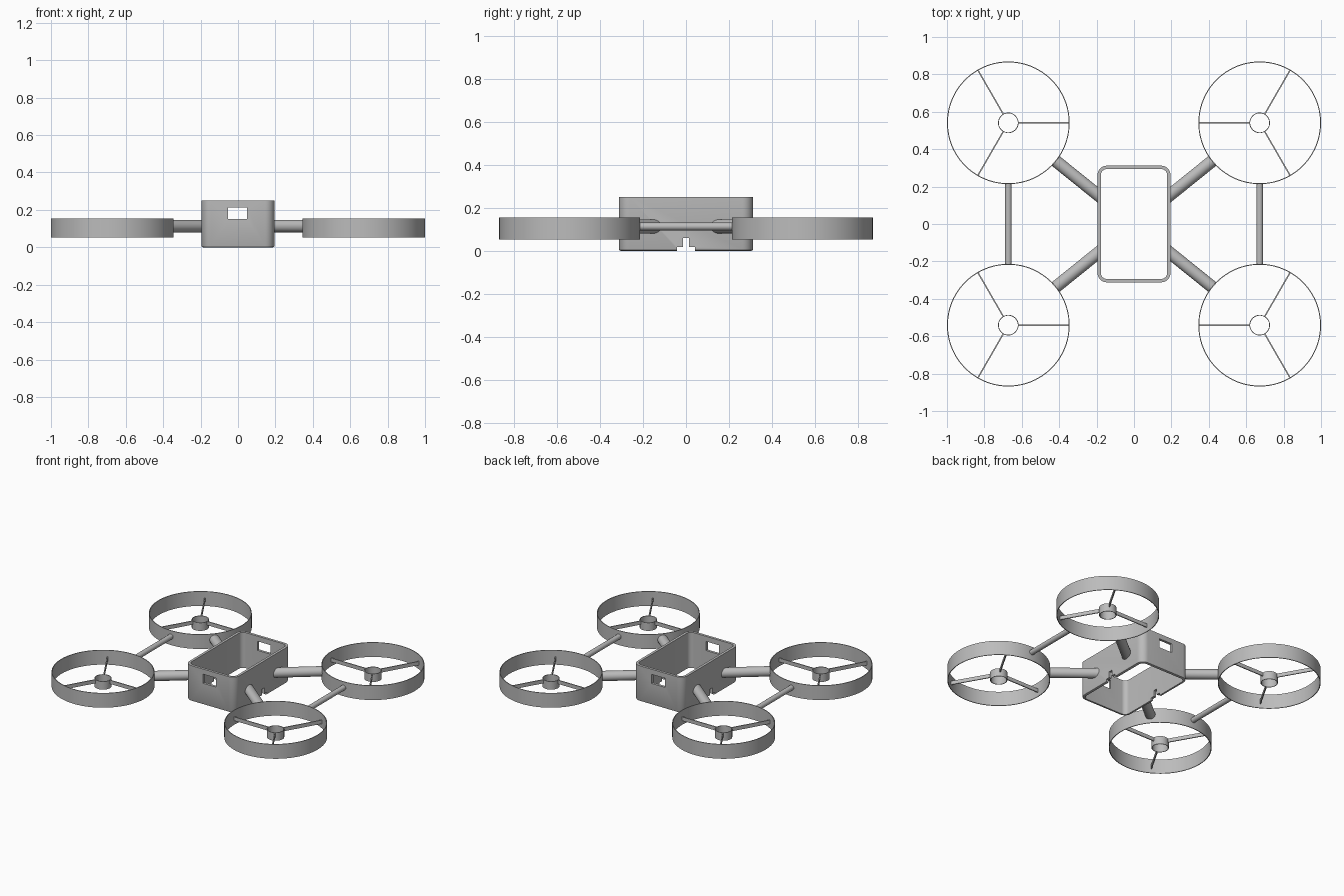
import bpy
import bmesh
from math import cos, sin, pi, atan2, radians, hypot
from mathutils import Vector, Matrix

cube = bpy.data.objects.get("Cube")
if cube:
    bpy.data.objects.remove(cube)

grey = bpy.data.materials.new("matte_grey")
grey.use_nodes = True
COLOUR = (0.5, 0.5, 0.5, 1)
grey.diffuse_color = COLOUR
grey.node_tree.nodes["Principled BSDF"].inputs["Base Color"].default_value = COLOUR

# Main dimensions
RING_X, RING_Y, RING_R = 0.672, 0.541, 0.328
RING_LOW, RING_HIGH, RING_WALL = 0.053, 0.155, 0.005
HUB_R, HUB_HIGH = 0.055, 0.11
BODY_X, BODY_Y, BODY_H, BODY_WALL, CORNER = 0.195, 0.312, 0.25, 0.018, 0.05
TUBE_Z = 0.113


def finish(name, bm):
    bmesh.ops.recalc_face_normals(bm, faces=bm.faces)
    mesh = bpy.data.meshes.new(name)
    bm.to_mesh(mesh)
    bm.free()
    mesh.materials.append(grey)
    obj = bpy.data.objects.new(name, mesh)
    bpy.context.collection.objects.link(obj)
    return obj


def smooth(obj):
    bpy.ops.object.select_all(action='DESELECT')
    obj.select_set(True)
    bpy.context.view_layer.objects.active = obj
    bpy.ops.object.shade_smooth_by_angle(angle=radians(35))


def loft(name, loops, hollow):
    """Skin a row of outlines; a hollow skin wraps round to the first outline."""
    bm = bmesh.new()
    rows = [[bm.verts.new(p) for p in loop] for loop in loops]
    pairs = list(zip(rows, rows[1:]))
    if hollow:
        pairs.append((rows[-1], rows[0]))
    else:
        bm.faces.new(rows[0])
        bm.faces.new(rows[-1])
    n = len(rows[0])
    for a, b in pairs:
        for i in range(n):
            j = (i + 1) % n
            bm.faces.new((a[i], a[j], b[j], b[i]))
    return finish(name, bm)


def circle(x, y, z, r, n=96):
    return [(x + r * cos(2 * pi * i / n), y + r * sin(2 * pi * i / n), z) for i in range(n)]


def ring(name, x, y, low, high, r, wall, n):
    steps = [(r, low), (r, high), (r - wall, high), (r - wall, low)]
    smooth(loft(name, [circle(x, y, z, radius, n) for radius, z in steps], True))


def rounded_rect(inset, z, n=8):
    r = CORNER - inset
    points = []
    for k, (sx, sy) in enumerate(((1, 1), (-1, 1), (-1, -1), (1, -1))):
        for i in range(n + 1):
            a = (k + i / n) * pi / 2
            points.append((sx * (BODY_X - CORNER) + r * cos(a),
                           sy * (BODY_Y - CORNER) + r * sin(a), z))
    return points


def box(name, centre, size, angle=0):
    bm = bmesh.new()
    bmesh.ops.create_cube(bm, size=1, matrix=Matrix.Translation(centre)
                          @ Matrix.Rotation(angle, 4, 'Z') @ Matrix.Diagonal((*size, 1)))
    return finish(name, bm)


# Open body shell with a softened lower edge
profile = [(0.008, 0), (0.0025, 0.0025), (0, 0.008), (0, BODY_H),
           (BODY_WALL, BODY_H), (BODY_WALL, 0)]
body = loft("body_shell", [rounded_rect(i, z) for i, z in profile], True)

# Windows in the end walls and stepped notches in the side walls
cutters = [box("window_cutter", (-0.002, 0, 0.182), (0.102, 1, 0.064)),
           box("notch_cutter", (0, 0, 0.01), (1, 0.028, 0.1)),
           box("notch_base_cutter", (0, 0, -0.01), (1, 0.084, 0.056))]
bpy.context.view_layer.objects.active = body
for cutter in cutters:
    cutter.hide_render = True
    mod = body.modifiers.new(cutter.name, 'BOOLEAN')
    mod.operation = 'DIFFERENCE'
    mod.solver = 'EXACT'
    mod.object = cutter
    bpy.ops.object.modifier_apply(modifier=mod.name)
    bpy.data.objects.remove(cutter)
smooth(body)

for sx, side in ((1, "left"), (-1, "right")):
    for sy, end in ((-1, "front"), (1, "back")):
        tag = f"{end}_{side}"
        x, y = sx * RING_X, sy * RING_Y

        # Propeller guard and motor hub
        ring(f"{tag}_guard", x, y, RING_LOW, RING_HIGH, RING_R, RING_WALL, 96)
        ring(f"{tag}_hub", x, y, RING_LOW, HUB_HIGH, HUB_R, 0.004, 40)

        # Three thin spokes, one pointing inwards
        inner, outer = HUB_R - 0.002, RING_R - 0.002
        for k in range(3):
            a = (pi if sx > 0 else 0) + k * 2 * pi / 3
            mid = (inner + outer) / 2
            box(f"{tag}_spoke_{k + 1}", (x + mid * cos(a), y + mid * sin(a), 0.097),
                (outer - inner, 0.007, 0.026), a)

        # Round arm, cut flush with the body wall and square at the guard
        axis = Vector((x, y, 0)).normalized()
        across = Vector((-axis.y, axis.x, 0))
        reach = hypot(x, y) - RING_R + 0.002
        start, stop = [], []
        for i in range(32):
            a = 2 * pi * i / 32
            p = 0.033 * (cos(a) * across + sin(a) * Vector((0, 0, 1))) + Vector((0, 0, TUBE_Z))
            start.append(p + axis * ((sx * (BODY_X - 0.009) - p.x) / axis.x))
            stop.append(p + axis * reach)
        smooth(loft(f"{tag}_arm", [start, stop], False))

    # Bar joining the two guards on this side
    half = RING_Y - RING_R + 0.002
    loops = [[(sx * RING_X + px, py, TUBE_Z + pz) for px, pz, py in circle(0, 0, e * half, 0.018, 24)]
             for e in (-1, 1)]
    smooth(loft(f"{side}_bar", loops, False))
